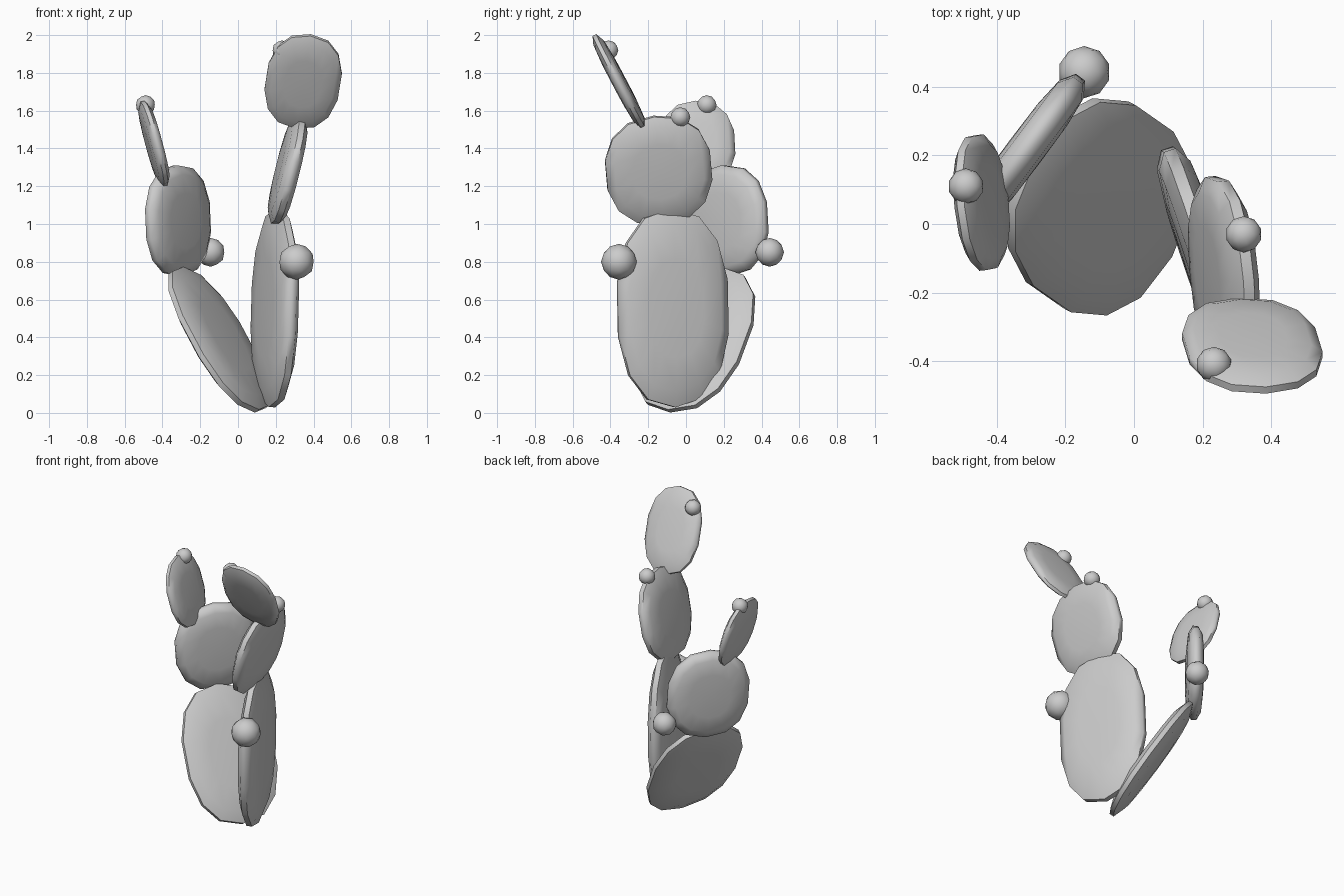
import bpy, bmesh, math
from mathutils import Vector, Matrix

if "Cube" in bpy.data.objects:
    bpy.data.objects.remove(bpy.data.objects["Cube"])

SIDES = 14


def finish(name, bm, angle):
    bmesh.ops.recalc_face_normals(bm, faces=bm.faces)
    mesh = bpy.data.meshes.new(name)
    bm.to_mesh(mesh)
    bm.free()
    ob = bpy.data.objects.new(name, mesh)
    bpy.context.collection.objects.link(ob)
    bpy.ops.object.select_all(action='DESELECT')
    bpy.context.view_layer.objects.active = ob
    ob.select_set(True)
    bpy.ops.object.shade_smooth_by_angle(angle=math.radians(angle))
    return ob


def power(v, e):
    return math.copysign(abs(v) ** e, v)


def pad(name, base, tip, across, half_width, half_thick):
    """Flattened cactus pad from base to tip, widened along 'across'."""
    base, tip = Vector(base), Vector(tip)
    axis = (tip - base).normalized()
    half_len = (tip - base).length / 2
    w = Vector(across)
    w = (w - axis * w.dot(axis)).normalized()
    n = w.cross(axis)
    centre = (base + tip) / 2
    bm = bmesh.new()

    def point(u, v, t):
        return bm.verts.new(centre + w * u * half_width + axis * v * half_len + n * t * half_thick)

    # (outline scale, thickness fraction) from one face over the rim to the other
    profile = [(0.5, -0.97), (0.84, -0.8), (1, -0.3), (1, 0.3), (0.84, 0.8), (0.5, 0.97)]
    rings = []
    for s, t in profile:
        ring = []
        for i in range(SIDES):
            a = 2 * math.pi * i / SIDES
            ring.append(point(s * power(math.sin(a), 0.86), s * power(math.cos(a), 0.86), t))
        rings.append(ring)
    for r0, r1 in zip(rings, rings[1:]):
        for i in range(SIDES):
            j = (i + 1) % SIDES
            bm.faces.new((r0[i], r0[j], r1[j], r1[i]))
    for ring, t in ((rings[0], -1), (rings[-1], 1)):
        pole = point(0, 0, t)
        for i in range(SIDES):
            bm.faces.new((ring[i], ring[(i + 1) % SIDES], pole))
    return finish(name, bm, 60)


def fruit(name, centre, radius):
    bm = bmesh.new()
    bmesh.ops.create_icosphere(bm, subdivisions=2, radius=radius,
                               matrix=Matrix.Translation(centre))
    return finish(name, bm, 60)


# Right branch of pads
pad("right_lower_pad", (0.18, -0.06, 0.03), (0.21, -0.08, 1.08), (0.33, -1, 0), 0.31, 0.06)
pad("right_middle_pad", (0.19, -0.12, 1.00), (0.335, -0.17, 1.57), (0.1, -1, 0), 0.285, 0.053)
pad("right_upper_pad", (0.305, -0.225, 1.51), (0.385, -0.485, 2.00), (1, -0.03, 0), 0.2, 0.037)

# Left branch of pads
pad("left_lower_pad", (0.10, -0.09, 0.01), (-0.30, 0.19, 0.765), (0.46, 0.89, 0), 0.31, 0.05)
pad("left_middle_pad", (-0.305, 0.23, 0.725), (-0.33, 0.195, 1.31), (0.6, 0.8, 0), 0.27, 0.055)
pad("left_upper_pad", (-0.385, 0.075, 1.20), (-0.505, 0.05, 1.65), (-0.1, 1, 0), 0.2, 0.037)

# Fruits on the pad rims
fruits = [((0.31, -0.355, 0.80), 0.095), ((0.32, -0.03, 1.565), 0.053),
          ((0.233, -0.41, 1.92), 0.052), ((-0.49, 0.11, 1.63), 0.052),
          ((-0.145, 0.443, 0.85), 0.076)]
for i, (c, r) in enumerate(fruits):
    fruit(f"fruit_{i + 1}", c, r)
